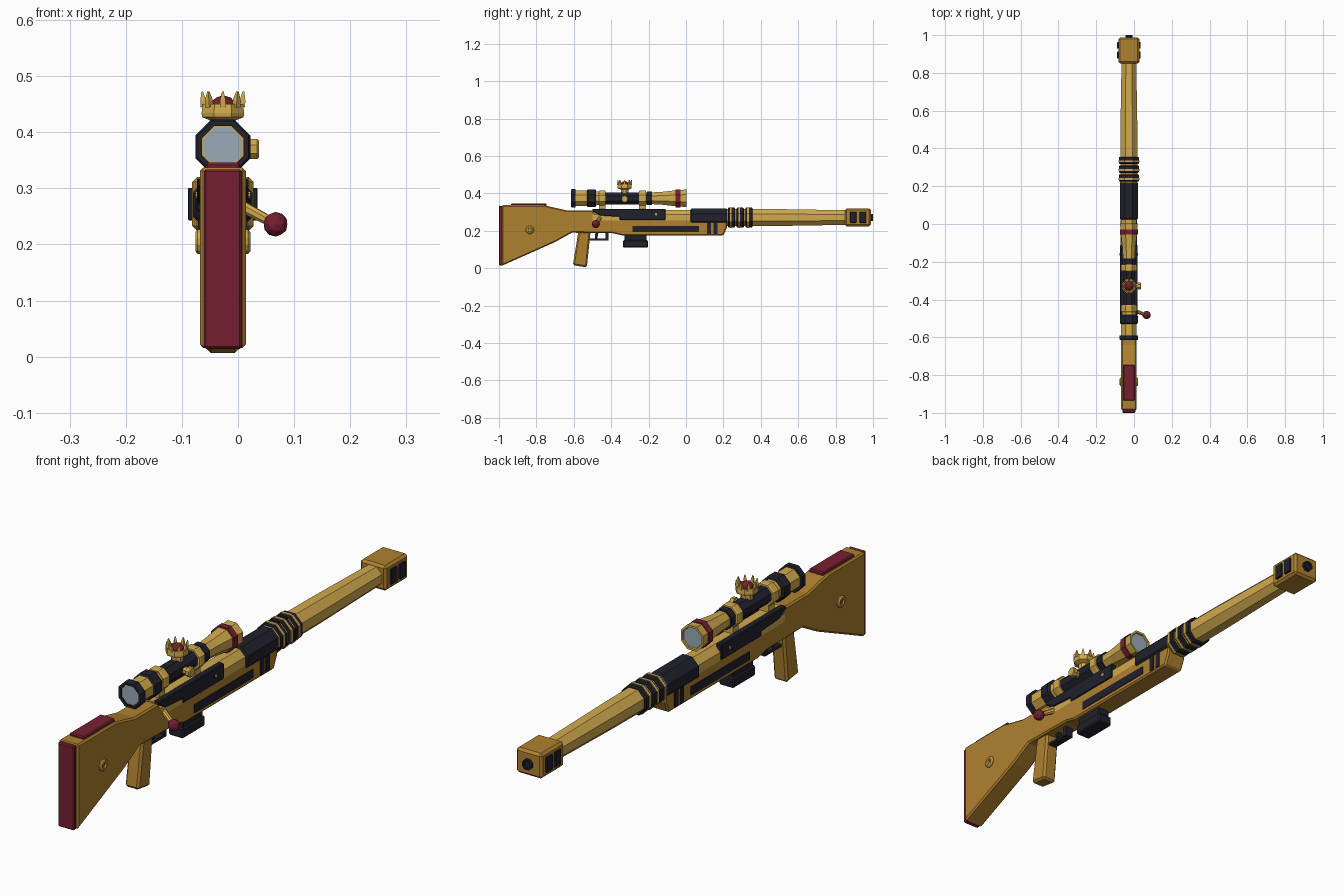
import bpy, bmesh, math
from mathutils import Vector

old = bpy.data.objects.get("Cube")
if old:
    bpy.data.objects.remove(old)

C = -0.027      # x of the long axis
BORE = 0.271    # height of the barrel axis
SIGHT = 0.374   # height of the scope axis


def material(name, rgb):
    m = bpy.data.materials.new(name)
    m.use_nodes = True
    m.diffuse_color = (*rgb, 1)
    m.node_tree.nodes["Principled BSDF"].inputs["Base Color"].default_value = (*rgb, 1)
    return m


OCHRE = material("dark_gold", (0.43, 0.22, 0.028))
GOLD = material("light_gold", (0.64, 0.40, 0.075))
NAVY = material("near_black_navy", (0.015, 0.015, 0.026))
MAROON = material("maroon", (0.18, 0.014, 0.03))
GLASS = material("pale_glass", (0.32, 0.41, 0.48))


def finish(name, bm, mat, bevel=0):
    bmesh.ops.recalc_face_normals(bm, faces=bm.faces)
    mesh = bpy.data.meshes.new(name)
    bm.to_mesh(mesh)
    bm.free()
    mesh.materials.append(mat)
    ob = bpy.data.objects.new(name, mesh)
    bpy.context.collection.objects.link(ob)
    if bevel:
        mod = ob.modifiers.new("bevel", "BEVEL")
        mod.width, mod.segments, mod.limit_method = bevel, 1, "ANGLE"
    return ob


def prism(name, outline, x0, x1, mat, bevel=0):
    """Side outline of (y, z) points, extruded across from x0 to x1."""
    bm = bmesh.new()
    face = bm.faces.new([bm.verts.new((C + x0, y, z)) for y, z in outline])
    new = bmesh.ops.extrude_face_region(bm, geom=[face])["geom"]
    verts = [v for v in new if isinstance(v, bmesh.types.BMVert)]
    bmesh.ops.translate(bm, verts=verts, vec=(x1 - x0, 0, 0))
    return finish(name, bm, mat, bevel)


def box(name, x0, x1, y0, y1, z0, z1, mat, bevel=0):
    return prism(name, [(y0, z0), (y1, z0), (y1, z1), (y0, z1)], x0, x1, mat, bevel)


def lathe(name, origin, axis, profile, mat, sides=8):
    """Profile of (distance along axis, flat-to-centre radius) points."""
    bm = bmesh.new()
    turn = Vector(axis).to_track_quat("Z", "Y")
    rings = []
    for d, r in profile:
        r /= math.cos(math.pi / sides)
        ring = []
        for i in range(sides):
            a = (i + 0.5) * math.tau / sides
            p = turn @ Vector((r * math.cos(a), r * math.sin(a), d))
            ring.append(bm.verts.new(p + Vector(origin)))
        rings.append(ring)
    for a, b in zip(rings, rings[1:]):
        for i in range(sides):
            j = (i + 1) % sides
            bm.faces.new((a[i], a[j], b[j], b[i]))
    bm.faces.new(rings[0])
    bm.faces.new(rings[-1])
    return finish(name, bm, mat)


def along(name, z, profile, mat):
    return lathe(name, (C, 0, z), (0, 1, 0), profile, mat)


def ball(name, centre, r, mat):
    bm = bmesh.new()
    bmesh.ops.create_icosphere(bm, subdivisions=2, radius=r)
    bmesh.ops.translate(bm, verts=bm.verts, vec=centre)
    return finish(name, bm, mat)


# Stock and lower body
prism("stock_and_body", [
    (-0.985, 0.337), (-0.76, 0.337), (-0.64, 0.31), (-0.50, 0.31), (-0.46, 0.262),
    (0.22, 0.262), (0.22, 0.22), (0.20, 0.175), (-0.34, 0.175), (-0.39, 0.187),
    (-0.61, 0.19), (-0.70, 0.14), (-0.985, 0.013)], -0.041, 0.041, OCHRE, 0.006)
box("butt_pad", -0.034, 0.034, -1.0, -0.98, 0.014, 0.334, MAROON, 0.004)
box("cheek_pad", -0.031, 0.031, -0.935, -0.745, 0.33, 0.346, MAROON, 0.004)
prism("grip", [(-0.575, 0.2), (-0.51, 0.2), (-0.53, 0.005), (-0.605, 0.016)],
      -0.029, 0.029, OCHRE, 0.008)

# Trigger and guard
box("guard_bar", -0.016, 0.016, -0.53, -0.415, 0.148, 0.158, NAVY)
box("guard_post", -0.016, 0.016, -0.43, -0.415, 0.148, 0.19, NAVY)
prism("trigger", [(-0.485, 0.19), (-0.468, 0.19), (-0.475, 0.158), (-0.486, 0.158)],
      -0.007, 0.007, NAVY)

# Magazine
box("magazine", -0.026, 0.026, -0.33, -0.21, 0.125, 0.18, NAVY, 0.003)
box("magazine_base", -0.031, 0.031, -0.337, -0.203, 0.11, 0.15, NAVY, 0.005)

# Receiver, sleeve and barrel
along("receiver", BORE, [(-0.5, 0.041), (0.04, 0.041)], GOLD)
along("sleeve", BORE, [(0.025, 0.043), (0.03, 0.048), (0.215, 0.048), (0.22, 0.045)], NAVY)
along("barrel", BORE, [(0.2, 0.046), (0.5, 0.045), (0.86, 0.039)], GOLD)
for y in (0.225, 0.271, 0.318):
    along("barrel_band", BORE, [(y, 0.049), (y + 0.004, 0.053), (y + 0.034, 0.053),
                                (y + 0.038, 0.049)], NAVY)
    along("barrel_ring", BORE, [(y + 0.009, 0.055), (y + 0.019, 0.055)], GOLD)

# Muzzle block and bore
box("muzzle_block", -0.055, 0.055, 0.85, 0.988, 0.224, 0.32, OCHRE, 0.009)
along("muzzle_bore", BORE, [(0.97, 0.019), (1.0, 0.019), (1.0, 0.013), (0.992, 0.013)], NAVY)

# Parts found on both flanks
for s in (-1, 1):
    for y in (0.877, 0.928):
        box("muzzle_vent", s * 0.05, s * 0.062, y, y + 0.035, 0.243, 0.301, NAVY, 0.002)
    prism("receiver_panel", [
        (-0.50, 0.318), (-0.11, 0.318), (-0.11, 0.258), (-0.355, 0.258), (-0.355, 0.275),
        (-0.46, 0.282), (-0.50, 0.305)], s * 0.022, s * 0.046, NAVY, 0.003)
    lathe("panel_pin", (C, -0.16, 0.288), (s, 0, 0), [(0.04, 0.006), (0.049, 0.006)], GOLD)
    box("body_slot", s * 0.036, s * 0.044, -0.285, 0.07, 0.193, 0.225, NAVY)
    for y in (0.113, 0.147):
        box("body_vent", s * 0.036, s * 0.044, y, y + 0.021, 0.183, 0.252, NAVY)
    lathe("stock_stud", (C, -0.835, 0.205), (s, 0, 0),
          [(0.035, 0.022), (0.045, 0.022), (0.049, 0.017), (0.049, 0.011), (0.044, 0.009)],
          GOLD, 12)
    box("stud_bar", s * 0.04, s * 0.047, -0.838, -0.832, 0.197, 0.213, OCHRE)

# Bolt handle
knob = Vector((0.067, -0.482, 0.236))
root = Vector((-0.01, -0.455, 0.277))
reach = knob - root
lathe("bolt_arm", root, reach, [(0, 0.011), (reach.length, 0.008)], GOLD)
ball("bolt_knob", knob, 0.022, MAROON)

# Scope
along("eyepiece_rim", SIGHT, [(-0.59, 0.049), (-0.61, 0.049), (-0.615, 0.046),
                              (-0.615, 0.037), (-0.60, 0.037)], NAVY)
along("eyepiece_inner_ring", SIGHT, [(-0.60, 0.038), (-0.608, 0.038)], GOLD)
along("eyepiece_lens", SIGHT, [(-0.60, 0.034), (-0.61, 0.034)], GLASS)
along("eyepiece", SIGHT, [(-0.592, 0.041), (-0.52, 0.041)], GOLD)
along("focus_ring", SIGHT, [(-0.53, 0.042), (-0.525, 0.047), (-0.487, 0.047),
                            (-0.48, 0.042)], NAVY)
along("scope_neck", SIGHT, [(-0.485, 0.038), (-0.42, 0.031)], GOLD)
along("scope_tube", SIGHT, [(-0.435, 0.032), (-0.19, 0.032)], NAVY)
along("front_collar", SIGHT, [(-0.208, 0.037), (-0.182, 0.037)], NAVY)
along("scope_bell", SIGHT, [(-0.19, 0.031), (-0.13, 0.034), (-0.05, 0.043)], GOLD)
along("bell_band", SIGHT, [(-0.055, 0.048), (-0.03, 0.048)], MAROON)
along("bell_rim", SIGHT, [(-0.035, 0.044), (0.003, 0.047), (0.003, 0.039), (-0.006, 0.037)],
      GOLD)
along("bell_lens", SIGHT, [(-0.01, 0.037), (-0.002, 0.037)], GLASS)
for y in (-0.465, -0.25):
    along("mount_ring", SIGHT, [(y, 0.039), (y + 0.005, 0.042), (y + 0.03, 0.042),
                                (y + 0.035, 0.039)], GOLD)
    box("mount_foot", -0.02, 0.02, y, y + 0.035, 0.305, 0.345, GOLD)

# Side dial
TOP = -0.328
lathe("side_dial", (C, TOP, SIGHT - 0.004), (1, 0, 0),
      [(0.02, 0.013), (0.047, 0.013), (0.047, 0.018), (0.061, 0.018), (0.064, 0.015)], GOLD)

# Crown-shaped top dial
lathe("crown_band", (C, TOP, 0), (0, 0, 1),
      [(0.395, 0.02), (0.42, 0.02), (0.427, 0.037), (0.434, 0.038), (0.45, 0.036),
       (0.45, 0.03), (0.443, 0.028)], GOLD)
ball("crown_cushion", (C, TOP, 0.44), 0.026, MAROON)
for i in range(8):
    a = i * math.tau / 8
    out = Vector((math.cos(a), math.sin(a), 0))
    lathe("crown_spike", Vector((C, TOP, 0.445)) + out * 0.034, out * 0.1 + Vector((0, 0, 1)),
          [(0, 0.0055), (0.012, 0.005), (0.028, 0.0015)], GOLD, 4)
